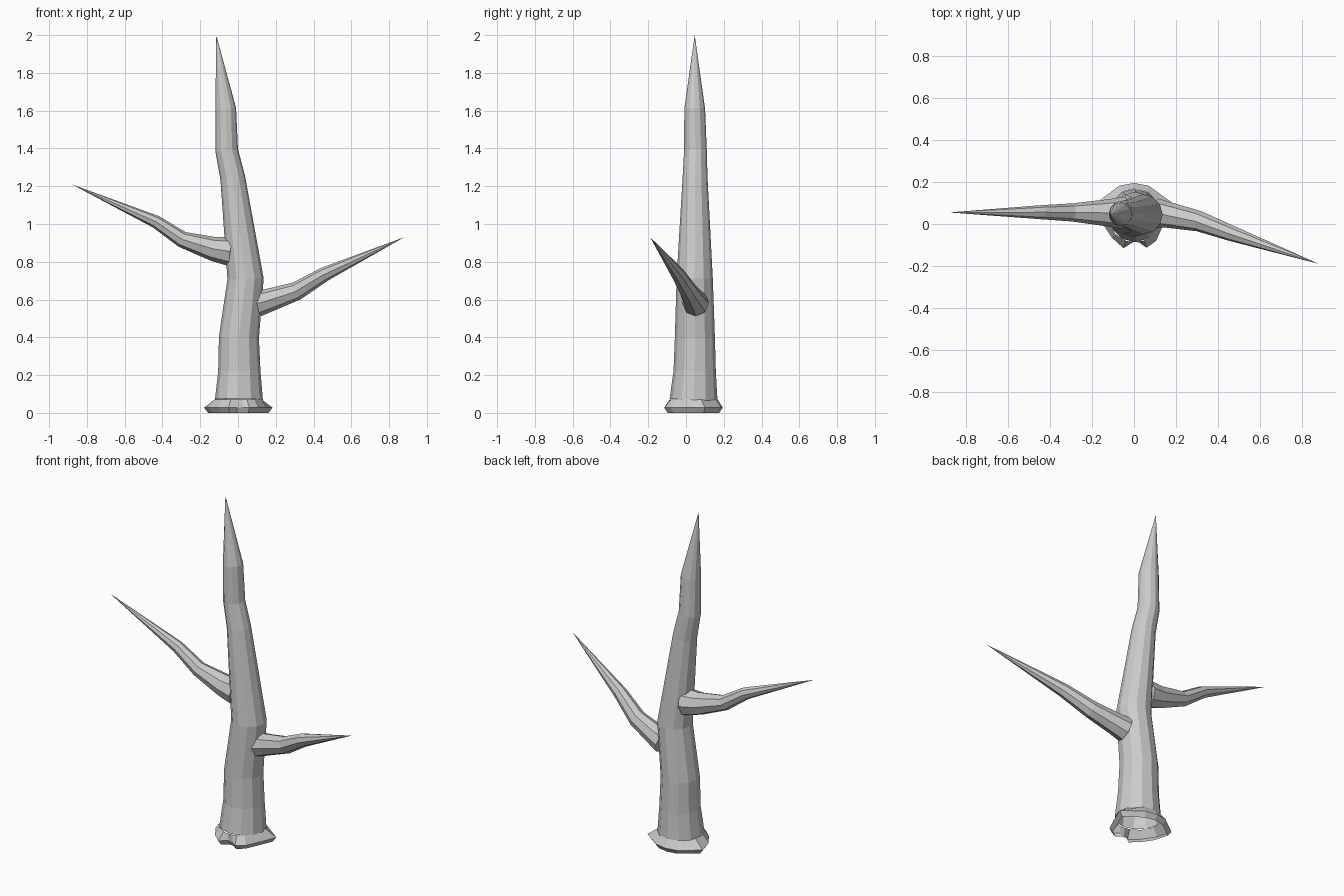
import bpy, bmesh, math
from mathutils import Vector

if "Cube" in bpy.data.objects:
    bpy.data.objects.remove(bpy.data.objects["Cube"])


def make_object(name, bm):
    bmesh.ops.recalc_face_normals(bm, faces=bm.faces)
    mesh = bpy.data.meshes.new(name)
    bm.to_mesh(mesh)
    bm.free()
    obj = bpy.data.objects.new(name, mesh)
    bpy.context.collection.objects.link(obj)
    return obj


def bridge(bm, a, b):
    n = len(a)
    for i in range(n):
        j = (i + 1) % n
        bm.faces.new((a[i], a[j], b[j], b[i]))


def limb(name, path, tip, sides, cap=False):
    """Tapering tube through (x, y, z, radius) points, ending in a point."""
    bm = bmesh.new()
    pts = [Vector(p[:3]) for p in path] + [Vector(tip)]
    rings = []
    for i, p in enumerate(path):
        t = (pts[i + 1] - pts[i]).normalized()
        if i:
            t = (t + (pts[i] - pts[i - 1]).normalized()).normalized()
        v = Vector((0, 1, 0))
        v = (v - t * v.dot(t)).normalized()
        u = v.cross(t)
        ring = []
        for k in range(sides):
            a = 2 * math.pi * k / sides
            ring.append(bm.verts.new(pts[i] + p[3] * (u * math.cos(a) + v * math.sin(a))))
        rings.append(ring)
    for a, b in zip(rings, rings[1:]):
        bridge(bm, a, b)
    end = bm.verts.new(tip)
    last = rings[-1]
    for k in range(sides):
        bm.faces.new((last[k], last[(k + 1) % sides], end))
    if cap:
        bm.faces.new(rings[0])
    return make_object(name, bm)


# Trunk, open at the bottom
limb("trunk", [(0.005, 0.04, 0.07, 0.127), (0.007, 0.046, 0.22, 0.112),
               (0.005, 0.047, 0.40, 0.106), (0.04, 0.046, 0.71, 0.096),
               (-0.028, 0.048, 1.245, 0.066), (-0.06, 0.05, 1.39, 0.060),
               (-0.065, 0.046, 1.61, 0.055)], (-0.115, 0.046, 2.0), 12)

# Side branches
limb("left_branch", [(-0.04, 0.052, 0.855, 0.078), (-0.13, 0.053, 0.868, 0.064),
                     (-0.295, 0.055, 0.918, 0.043), (-0.435, 0.056, 1.012, 0.034)],
     (-0.88, 0.055, 1.21), 8, True)
limb("right_branch", [(0.105, 0.052, 0.58, 0.07), (0.16, 0.044, 0.595, 0.062),
                      (0.31, 0.013, 0.645, 0.049), (0.46, -0.043, 0.735, 0.038)],
     (0.88, -0.19, 0.93), 8, True)

# Root flare, lobed outline around the trunk foot
outline = [(0.15, 0.02), (0.183, 0.10), (0.07, 0.182), (0, 0.195), (-0.07, 0.182),
           (-0.18, 0.10), (-0.155, 0.01), (-0.105, -0.065), (-0.05, -0.115),
           (-0.005, -0.083), (0.025, -0.088), (0.06, -0.113), (0.105, -0.08)]
c = Vector((0.003, 0.04))
bm = bmesh.new()
bottom, wide, top = [], [], []
for p in outline:
    d = Vector(p) - c
    lo = c + d * 0.88
    hi = c + d.normalized() * 0.127
    bottom.append(bm.verts.new((lo.x, lo.y, 0)))
    wide.append(bm.verts.new((p[0], p[1], 0.028)))
    top.append(bm.verts.new((hi.x, hi.y, 0.072)))
bridge(bm, bottom, wide)
bridge(bm, wide, top)
make_object("root_flare", bm)
